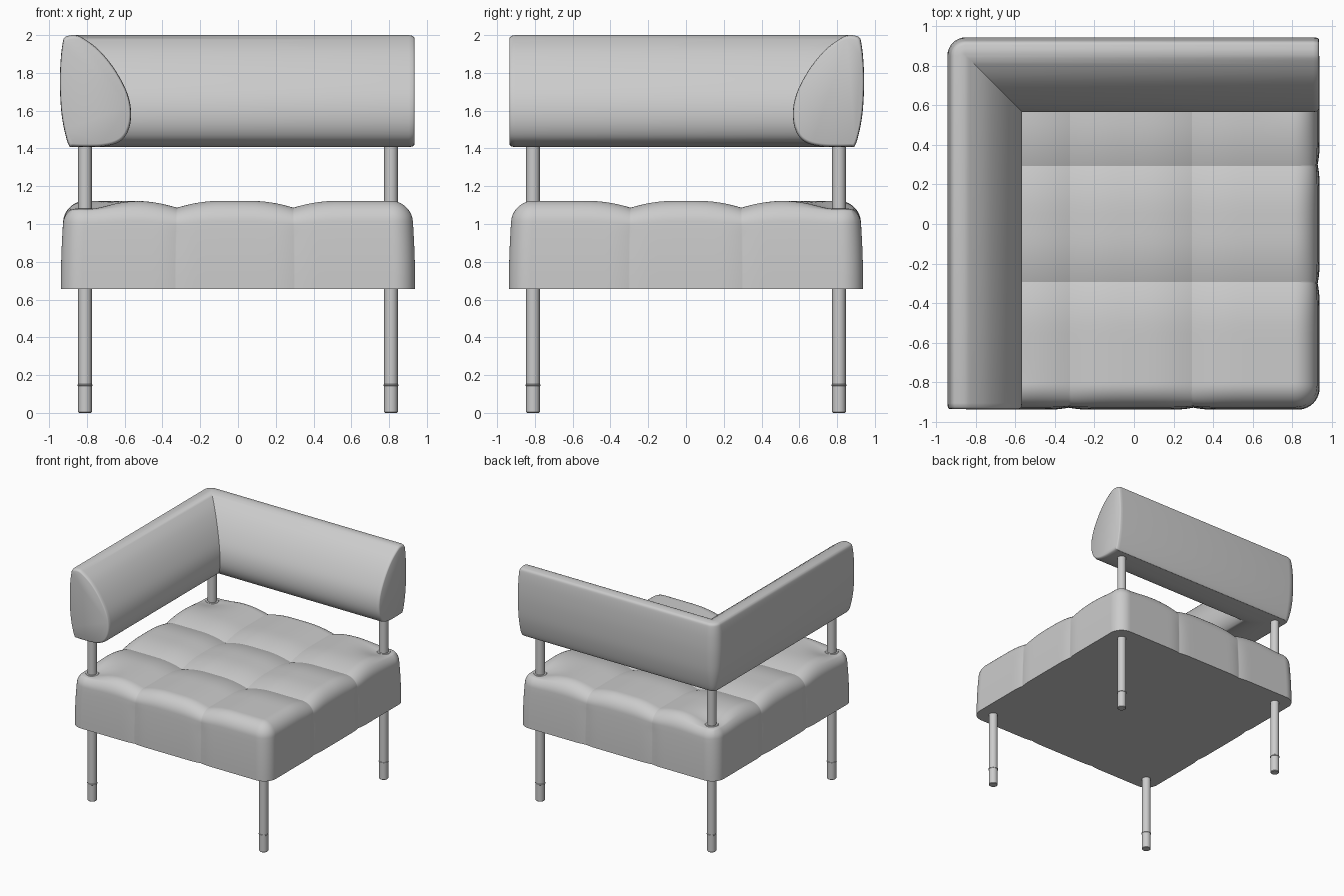
import bpy, bmesh, math
from mathutils import Vector

cube = bpy.data.objects.get("Cube")
if cube:
    bpy.data.objects.remove(cube, do_unlink=True)

grey = bpy.data.materials.new("light_grey")
grey.use_nodes = True
colour = (0.6, 0.6, 0.6, 1)
grey.diffuse_color = colour
grey.node_tree.nodes["Principled BSDF"].inputs["Base Color"].default_value = colour


def finish(bm, name, angle=30):
    bmesh.ops.remove_doubles(bm, verts=bm.verts, dist=0.0004)
    bmesh.ops.recalc_face_normals(bm, faces=bm.faces)
    mesh = bpy.data.meshes.new(name)
    bm.to_mesh(mesh)
    bm.free()
    mesh.materials.append(grey)
    obj = bpy.data.objects.new(name, mesh)
    bpy.context.collection.objects.link(obj)
    bpy.ops.object.select_all(action='DESELECT')
    obj.select_set(True)
    bpy.context.view_layer.objects.active = obj
    bpy.ops.object.shade_smooth_by_angle(angle=math.radians(angle))
    return obj


def skin(bm, rings, closed=True, caps=False):
    """Join rows of points with quads, optionally capping both ends."""
    rows = [[bm.verts.new(p) for p in ring] for ring in rings]
    n = len(rows[0])
    for a, b in zip(rows, rows[1:]):
        for i in range(n if closed else n - 1):
            j = (i + 1) % n
            bm.faces.new((a[i], a[j], b[j], b[i]))
    if caps:
        bm.faces.new(rows[0])
        bm.faces.new(rows[-1])


def lathe(name, profile, centre, sides=24):
    bm = bmesh.new()
    skin(bm, [[(centre[0] + r * math.cos(math.tau * i / sides),
                centre[1] + r * math.sin(math.tau * i / sides), z)
               for i in range(sides)] for r, z in profile], caps=True)
    return finish(bm, name)


# Tufted seat: a rounded box with seams pressed into it
HALF, BASE, TOP, ROUND = 0.938, 0.655, 1.123, 0.11
SEAMS_X, SEAMS_Y = (-0.33, 0.30), (-0.30, 0.30)
POST = 0.81
POSTS = {"back_right": (-POST, POST), "back_left": (POST, POST),
         "front_right": (-POST, -POST)}


def lines(seams):
    """Grid positions, denser beside the seams and the rounded rim."""
    inner = HALF - ROUND
    stops = [-HALF, -inner, *seams, inner, HALF]
    out = []
    for k, (a, b) in enumerate(zip(stops, stops[1:])):
        n = 8 if k in (0, 4) else 18
        for i in range(n):
            t = i / n
            if n == 18:
                t = (1 - math.cos(math.pi * t)) / 2
            out.append(a + (b - a) * t)
    return out + [HALF]


def groove(v, seams, width):
    d = min(abs(v - s) for s in seams)
    return max(0, 1 - d / width) ** 2


def shape(x, y, z):
    lim = HALF - ROUND
    core = Vector((max(-lim, min(lim, x)), max(-lim, min(lim, y)), min(z, TOP - ROUND)))
    off = Vector((x, y, z)) - core
    p = core + off.normalized() * min(ROUND, off.length)
    h = (p.z - BASE) / (TOP - BASE)
    top = max(0, h - 0.6) / 0.4
    # side walls lean in and are pinched at the seams
    lean = 1 - 0.022 * h * h
    if abs(p.x) > lim:
        p.x -= math.copysign(0.010 * groove(y, SEAMS_Y, 0.10), p.x) * (1 - top)
    if abs(p.y) > lim:
        p.y -= math.copysign(0.010 * groove(x, SEAMS_X, 0.10), p.y) * (1 - top)
    # upper surface dips along the seams and around the posts
    drop = 0.037 * (groove(x, SEAMS_X, 0.24) + groove(y, SEAMS_Y, 0.24))
    for px, py in POSTS.values():
        drop += 0.045 * math.exp(-((x - px) ** 2 + (y - py) ** 2) / 0.02)
    return Vector((p.x * lean, p.y * lean, p.z - drop * top))


bm = bmesh.new()
xs, ys = lines(SEAMS_X), lines(SEAMS_Y)
wall = [BASE + (TOP - ROUND - BASE) * i / 8 for i in range(8)]
wall += [TOP - ROUND + ROUND * i / 8 for i in range(9)]
skin(bm, [[shape(x, y, TOP) for x in xs] for y in ys], closed=False)
for side in (-HALF, HALF):
    skin(bm, [[shape(x, side, z) for x in xs] for z in wall], closed=False)
    skin(bm, [[shape(side, y, z) for y in ys] for z in wall], closed=False)
bmesh.ops.remove_doubles(bm, verts=bm.verts, dist=0.0004)
rim = [e for e in bm.edges if e.is_boundary]
bmesh.ops.contextual_create(bm, geom=rim)
finish(bm, "seat_cushion", 32)

# L-shaped bolster: one cross-section swept round a mitred corner
# Section points are (distance from centre, height)
SECTION = [(0.895, 1.415), (0.918, 1.49), (0.936, 1.60), (0.943, 1.75), (0.938, 1.88),
           (0.927, 1.965), (0.917, 1.988), (0.90, 1.996), (0.865, 2.0), (0.825, 1.987), (0.74, 1.925),
           (0.66, 1.83), (0.595, 1.715), (0.568, 1.62), (0.57, 1.53), (0.60, 1.46),
           (0.65, 1.425), (0.72, 1.41), (0.80, 1.407), (0.875, 1.409)]


def smooth_loop(points, steps=4):
    pts = [Vector(p) for p in points]
    n, out = len(pts), []
    for i in range(n):
        a, b, c, d = (pts[(i + k) % n] for k in (-1, 0, 1, 2))
        for s in range(steps):
            t = s / steps
            out.append(0.5 * (2 * b + (c - a) * t + (2 * a - 5 * b + 4 * c - d) * t ** 2
                              + (3 * b - a - 3 * c + d) * t ** 3))
    return out


section = smooth_loop(SECTION)
middle = Vector((0.78, 1.68))
END_RINGS = [(0.935, 0.94), (0.932, 0.965), (0.925, 0.985), (0.905, 1.0)]
PIVOT = 0.85


def scaled(s):
    return [middle + (p - middle) * s for p in section]


rings = [[(-p.x, -e, p.y) for p in scaled(s)] for e, s in END_RINGS]
for i in range(9):
    a = math.pi / 2 * i / 8
    ring = []
    for p in section:
        r = max(0, p.x - PIVOT)
        d = min(p.x, PIVOT)
        ring.append((-d - r * math.cos(a), d + r * math.sin(a), p.y))
    rings.append(ring)
rings += [[(e, p.x, p.y) for p in scaled(s)] for e, s in reversed(END_RINGS)]
bm = bmesh.new()
skin(bm, rings, caps=True)
finish(bm, "corner_backrest", 40)

# Legs with separate feet; three continue upward as backrest posts
R = 0.036
for name, (x, y) in {**POSTS, "front_left": (POST, -POST)}.items():
    end = 1.55 if name in POSTS else 0.75
    lathe(name + "_leg", [(R, 0.15), (R, end)], (x, y))
    lathe(name + "_foot", [(R - 0.004, 0), (R, 0.004), (R, 0.142),
                           (R + 0.003, 0.144), (R + 0.003, 0.150), (R, 0.152)], (x, y))
    if name in POSTS:
        lathe(name + "_collar", [(0.056, 1.045), (0.056, 1.076), (0.050, 1.083),
                                 (R, 1.083)], (x, y))
